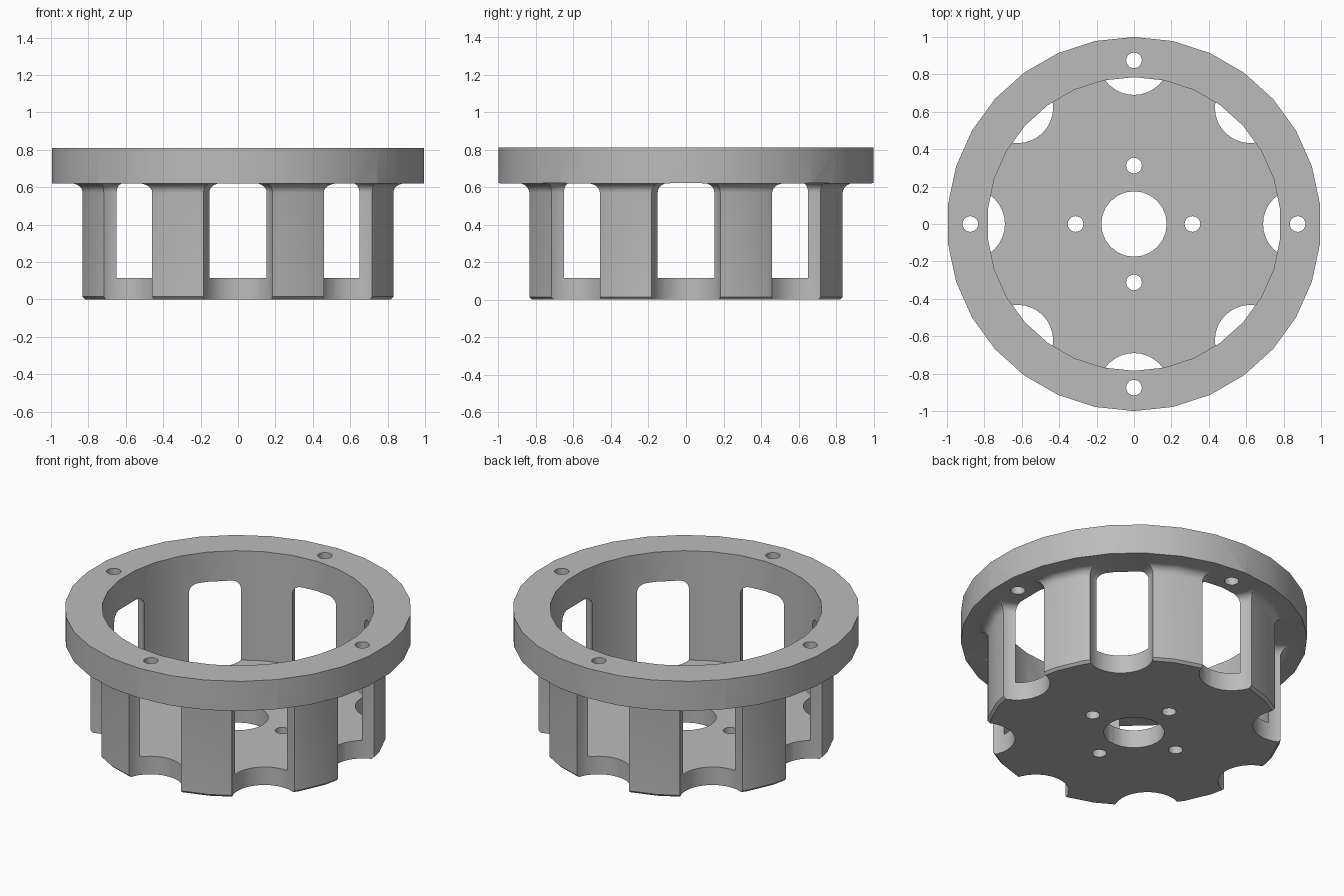
import bpy, bmesh
from math import sin, cos, pi, radians
from mathutils import Matrix, Vector

cube = bpy.data.objects.get("Cube")
if cube:
    bpy.data.objects.remove(cube)

grey = bpy.data.materials.new("plain grey")
grey.use_nodes = True
colour = (0.5, 0.5, 0.5, 1)
grey.diffuse_color = colour
grey.node_tree.nodes["Principled BSDF"].inputs["Base Color"].default_value = colour


def arc(cx, cz, r, a0, a1, n=6):
    """Points of a fillet in the (radius, height) plane."""
    steps = [radians(a0 + (a1 - a0) * i / n) for i in range(n + 1)]
    return [(cx + r * cos(a), cz + r * sin(a)) for a in steps]


def lathe(bm, profile, sides, centre=(0, 0)):
    """Revolve a closed profile around a vertical axis, with a vertex at +y."""
    part = bmesh.new()
    verts = [part.verts.new((0, r, z)) for r, z in profile]
    edges = [part.edges.new((a, b)) for a, b in zip(verts, verts[1:] + verts[:1])
             if a.co.y + b.co.y > 0]
    bmesh.ops.spin(part, geom=verts + edges, cent=(0, 0, 0), axis=(0, 0, 1),
                   angle=2 * pi, steps=sides)
    bmesh.ops.remove_doubles(part, verts=part.verts, dist=1e-5)
    bmesh.ops.recalc_face_normals(part, faces=part.faces)
    part.transform(Matrix.Translation(Vector((*centre, 0))))
    temp = bpy.data.meshes.new("temp")
    part.to_mesh(temp)
    part.free()
    bm.from_mesh(temp)
    bpy.data.meshes.remove(temp)


def make_object(name, bm):
    mesh = bpy.data.meshes.new(name)
    bm.to_mesh(mesh)
    bm.free()
    obj = bpy.data.objects.new(name, mesh)
    bpy.context.collection.objects.link(obj)
    mesh.materials.append(grey)
    return obj


def cylinder(r, z0, z1):
    return [(0, z0), (r, z0), (r, z1), (0, z1)]


def ring(count, radius):
    return [(radius * cos(2 * pi * i / count), radius * sin(2 * pi * i / count))
            for i in range(count)]


# Cup with a flange on top, chamfered foot and fillet below the flange
wall, bore, flange_z, top, floor, fillet = 0.855, 0.785, 0.62, 0.81, 0.115, 0.05
bm = bmesh.new()
lathe(bm, [(0, 0), (wall - 0.015, 0), (wall, 0.015)]
      + arc(wall + fillet, flange_z - fillet, fillet, 180, 90)
      + [(1, flange_z), (1, top), (bore, top), (bore, floor), (0, floor)], 30)
cup = make_object("flanged_cup", bm)

# Eight round-topped scallops that open the wall and notch the floor
bm = bmesh.new()
scallop, cut_top = 0.19, flange_z + 0.001
for centre in ring(8, 0.88):
    lathe(bm, [(0, -0.1), (scallop, -0.1)]
          + arc(scallop - fillet, cut_top - fillet, fillet, 0, 90)
          + [(0, cut_top)], 32, centre)
windows = make_object("window_cutter", bm)

# Centre bore, floor screw holes and flange bolt holes
bm = bmesh.new()
lathe(bm, cylinder(0.175, -0.1, 0.3), 24)
for centre in ring(4, 0.3125):
    lathe(bm, cylinder(0.042, -0.1, 0.3), 20, centre)
for centre in ring(4, 0.875):
    lathe(bm, cylinder(0.042, 0.5, 1), 20, centre)
holes = make_object("hole_cutter", bm)

# Cut the openings, then smooth the round faces
bpy.ops.object.select_all(action='DESELECT')
bpy.context.view_layer.objects.active = cup
cup.select_set(True)
for cutter in (windows, holes):
    cutter.hide_render = True
    mod = cup.modifiers.new(cutter.name, 'BOOLEAN')
    mod.operation, mod.solver, mod.object = 'DIFFERENCE', 'EXACT', cutter
    bpy.ops.object.modifier_apply(modifier=mod.name)
    bpy.data.objects.remove(cutter)
bpy.ops.object.shade_smooth_by_angle(angle=radians(30))
